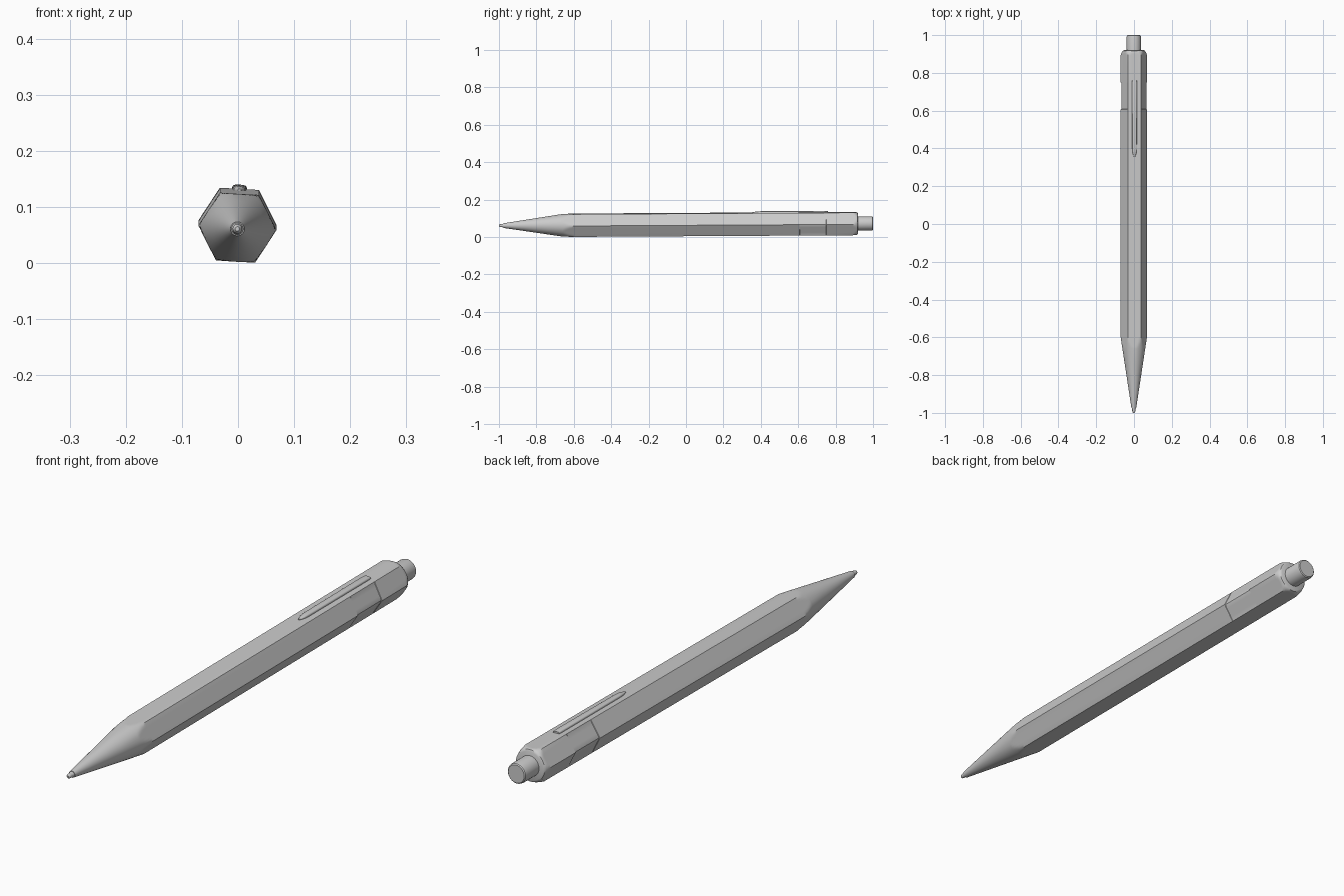
import bpy, bmesh
from math import sin, cos, pi, radians
from mathutils import Matrix

cube = bpy.data.objects.get("Cube")
if cube:
    bpy.data.objects.remove(cube, do_unlink=True)

grey = bpy.data.materials.new("plain grey")
grey.use_nodes = True
colour = (0.6, 0.6, 0.6, 1)
grey.diffuse_color = colour
grey.node_tree.nodes["Principled BSDF"].inputs["Base Color"].default_value = colour

# The pen lies along y, slightly tilted and rolled
PLACE = (Matrix.Translation((-0.001, 0, 0.0665))
         @ Matrix.Rotation(0.0058, 4, 'X') @ Matrix.Rotation(radians(3.3), 4, 'Y'))
APOTHEM = 0.0605


def loft(name, rings, shape, segments=48):
    """Skin rings (y, ...) around the pen axis; shape gives x, z at an angle."""
    bm = bmesh.new()
    loops = []
    for ring in rings:
        points = [shape(ring, 2 * pi * i / segments) for i in range(segments)]
        loops.append([bm.verts.new((x, ring[0], z)) for x, z in points])
    for a, b in zip(loops, loops[1:]):
        for i in range(segments):
            j = (i + 1) % segments
            bm.faces.new((a[i], a[j], b[j], b[i]))
    bm.faces.new(loops[0])
    bm.faces.new(loops[-1])
    bmesh.ops.recalc_face_normals(bm, faces=bm.faces)
    bm.transform(PLACE)
    mesh = bpy.data.meshes.new(name)
    bm.to_mesh(mesh)
    bm.free()
    mesh.materials.append(grey)
    ob = bpy.data.objects.new(name, mesh)
    bpy.context.collection.objects.link(ob)
    bpy.ops.object.select_all(action='DESELECT')
    ob.select_set(True)
    bpy.context.view_layer.objects.active = ob
    bpy.ops.object.shade_smooth_by_angle(angle=radians(30))
    return ob


def round_shape(ring, a):
    return ring[1] * cos(a), ring[1] * sin(a)


def hex_shape(ring, a):
    """Hexagon trimmed by a circle; side faces may be scooped in."""
    y, limit, scooped = ring
    r = APOTHEM / cos(a % (pi / 3) - pi / 6)
    if scooped and abs(sin(a)) < sin(pi / 3) - 0.01:
        r = min(r * 0.975, 0.066)
    r = min(r, limit)
    return r * cos(a), r * sin(a)


# Hexagonal barrel, sharpened to a cone at the front
cone = [(-0.975 + 0.315 * t, 0.0125 + 0.048 * t, False) for t in (0, 0.25, 0.5, 0.75, 1)]
flare = [(-0.66 + 0.0625 * t, 0.0605 + 0.0095 * t, False)
         for t in (0.15, 0.3, 0.45, 0.6, 0.8, 1)]
scoop = [(0.607, 1, False), (0.608, 1, True), (0.749, 1, True), (0.75, 1, False)]
tail = [(0.893, 0.07, False), (0.902, 0.067, False), (0.911, 0.063, False),
        (0.917, 0.059, False), (0.92, 0.053, False)]
loft("barrel", cone + flare + scoop + tail, hex_shape)

# Writing tip
loft("tip", [(-0.985, 0.008), (-0.974, 0.011), (-0.96, 0.011)], round_shape, 24)
loft("tip_ball", [(-1, 0.004), (-0.996, 0.007), (-0.99, 0.0085), (-0.98, 0.0085)],
     round_shape, 24)

# Push button
loft("push_button", [(0.9, 0.038), (0.99, 0.038), (0.997, 0.0365), (1, 0.033)],
     round_shape, 32)


# Pocket clip: a low rounded bar, pointed at its free end
def clip_shape(ring, a):
    y, width, height = ring
    s, c = sin(a), cos(a)
    x = width * (1 if c > 0 else -1) * abs(c) ** 0.6
    z = height * max(s, 0) ** 0.7 if s > 0 else -0.004 * abs(s) ** 0.5
    return x, APOTHEM + z


loft("clip", [(0.355, 0.003, 0.003), (0.375, 0.01, 0.007), (0.4, 0.012, 0.0085),
              (0.74, 0.0135, 0.0085), (0.76, 0.0125, 0.006)], clip_shape, 24)
